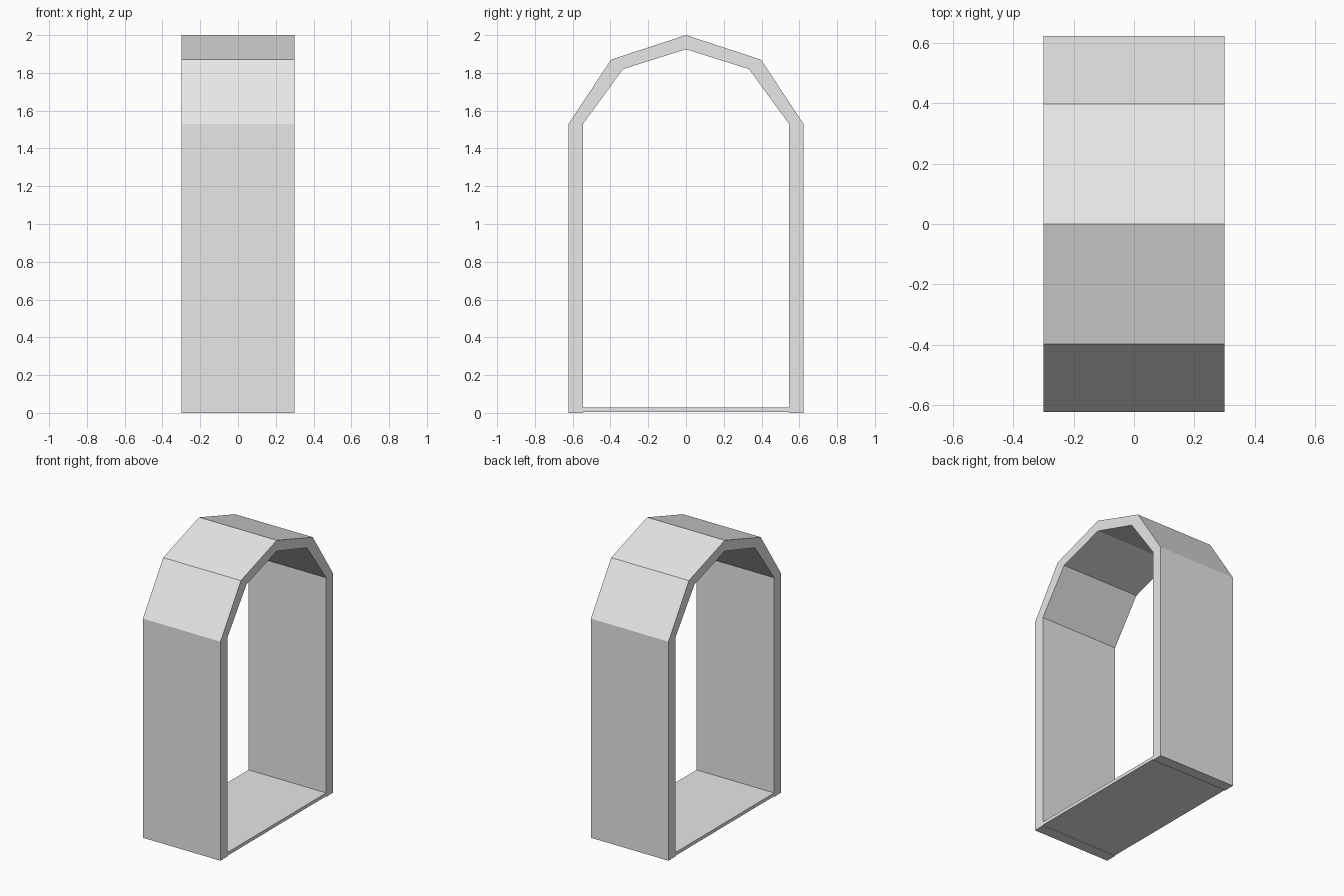
import bpy
import bmesh

cube = bpy.data.objects.get("Cube")
if cube:
    bpy.data.objects.remove(cube, do_unlink=True)

HALF_WIDTH = 0.30

grey = bpy.data.materials.new("plain grey")
grey.use_nodes = True
grey.diffuse_color = (0.8, 0.8, 0.8, 1)
grey.node_tree.nodes["Principled BSDF"].inputs["Base Color"].default_value = (0.8, 0.8, 0.8, 1)


def extrude_profile(name, points):
    """Extrude a closed (y, z) outline across the width of the model."""
    bm = bmesh.new()
    face = bm.faces.new([bm.verts.new((-HALF_WIDTH, y, z)) for y, z in points])
    moved = bmesh.ops.extrude_face_region(bm, geom=[face])["geom"]
    verts = [v for v in moved if isinstance(v, bmesh.types.BMVert)]
    bmesh.ops.translate(bm, verts=verts, vec=(2 * HALF_WIDTH, 0, 0))
    bmesh.ops.recalc_face_normals(bm, faces=bm.faces)
    mesh = bpy.data.meshes.new(name)
    bm.to_mesh(mesh)
    bm.free()
    mesh.materials.append(grey)
    obj = bpy.data.objects.new(name, mesh)
    bpy.context.collection.objects.link(obj)
    return obj


def mirrored(half):
    """Complete a half outline that ends at the apex on y = 0."""
    return half + [(-y, z) for y, z in reversed(half[:-1])]


# Arched shell: straight walls and a four-sided faceted roof
outer = mirrored([(-0.622, 0), (-0.622, 1.53), (-0.397, 1.87), (0, 2)])
inner = mirrored([(-0.545, 0), (-0.545, 1.53), (-0.334, 1.82), (0, 1.925)])
extrude_profile("arched_shell", outer + inner[::-1])

# Thin floor panel between the walls, just clear of the ground
extrude_profile("floor_panel", [(-0.545, 0.005), (0.545, 0.005), (0.545, 0.028), (-0.545, 0.028)])
